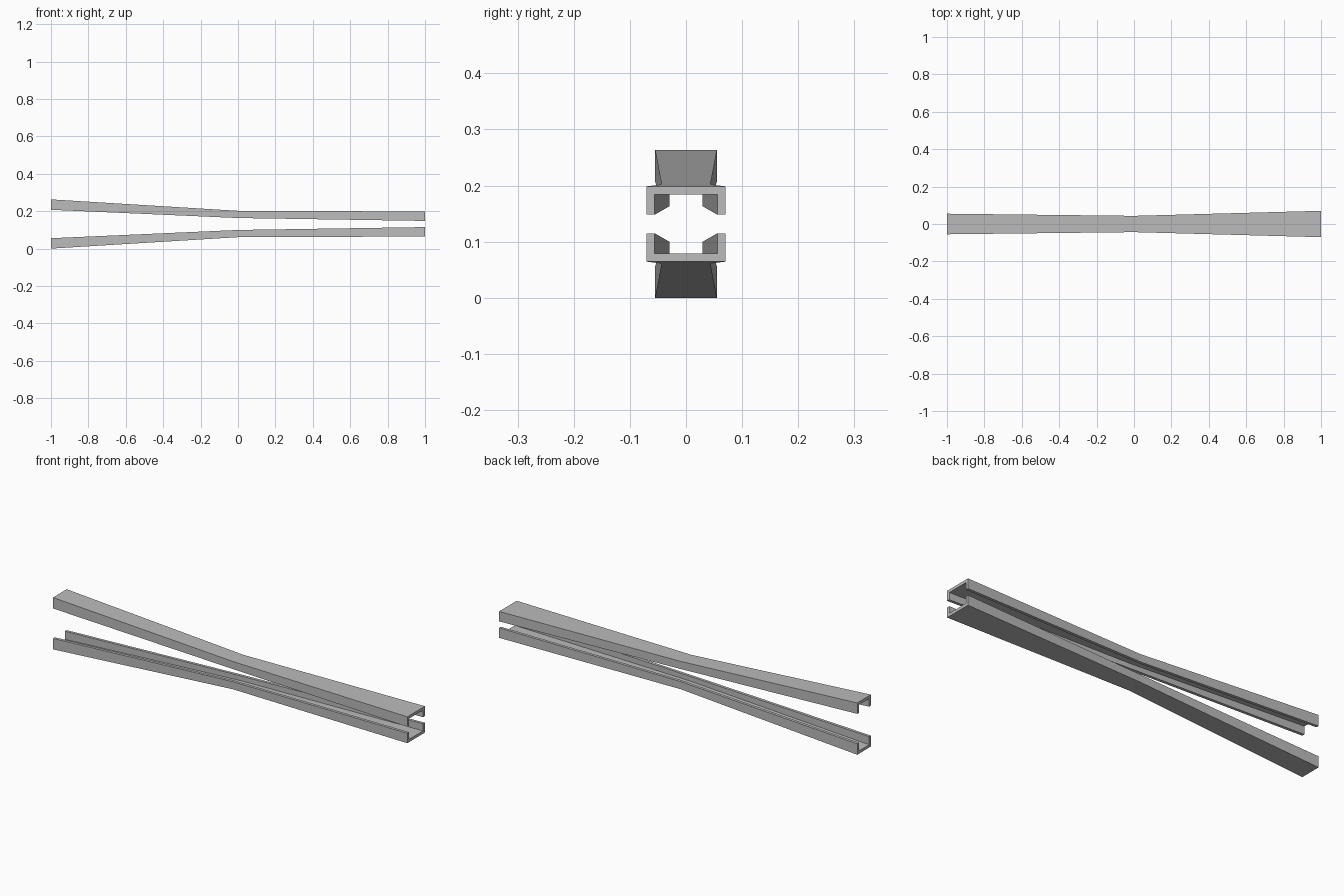
import bpy
import bmesh

cube = bpy.data.objects.get("Cube")
if cube:
    bpy.data.objects.remove(cube, do_unlink=True)

# Single grey metal
metal = bpy.data.materials.new("grey_metal")
metal.use_nodes = True
GREY = (0.5, 0.5, 0.5, 1)
metal.diffuse_color = GREY
metal.node_tree.nodes["Principled BSDF"].inputs["Base Color"].default_value = GREY

MID_Z = 0.1315   # height of the mirror plane between the channels
WALL = 0.0145    # wall thickness
# Stations along the channel: x, half width, flange edge and web face
# measured from the mirror plane
STATIONS = [(-1, 0.055, 0.076, 0.1315),
            (0, 0.0435, 0.032, 0.0705),
            (1, 0.0705, 0.0165, 0.067)]


def channel_section(half, edge, web):
    """U-shaped outline as (y, offset) pairs."""
    side = [(half, web), (half, edge), (half - WALL, edge), (half - WALL, web - WALL)]
    return side + [(-y, h) for y, h in reversed(side)]


def make_channel(name, sign):
    bm = bmesh.new()
    rings = [[bm.verts.new((x, y, MID_Z + sign * h))
              for y, h in channel_section(half, edge, web)]
             for x, half, edge, web in STATIONS]
    # Long walls
    for a, b in zip(rings, rings[1:]):
        for i in range(len(a)):
            j = (i + 1) % len(a)
            bm.faces.new((a[i], a[j], b[j], b[i]))
    # End caps: two flanges and the web
    for ring in (rings[0], rings[-1]):
        for quad in ((0, 1, 2, 3), (4, 5, 6, 7), (0, 3, 4, 7)):
            bm.faces.new([ring[i] for i in quad])
    bmesh.ops.recalc_face_normals(bm, faces=bm.faces)
    mesh = bpy.data.meshes.new(name)
    bm.to_mesh(mesh)
    bm.free()
    mesh.materials.append(metal)
    obj = bpy.data.objects.new(name, mesh)
    bpy.context.collection.objects.link(obj)


make_channel("upper_channel", 1)
make_channel("lower_channel", -1)
